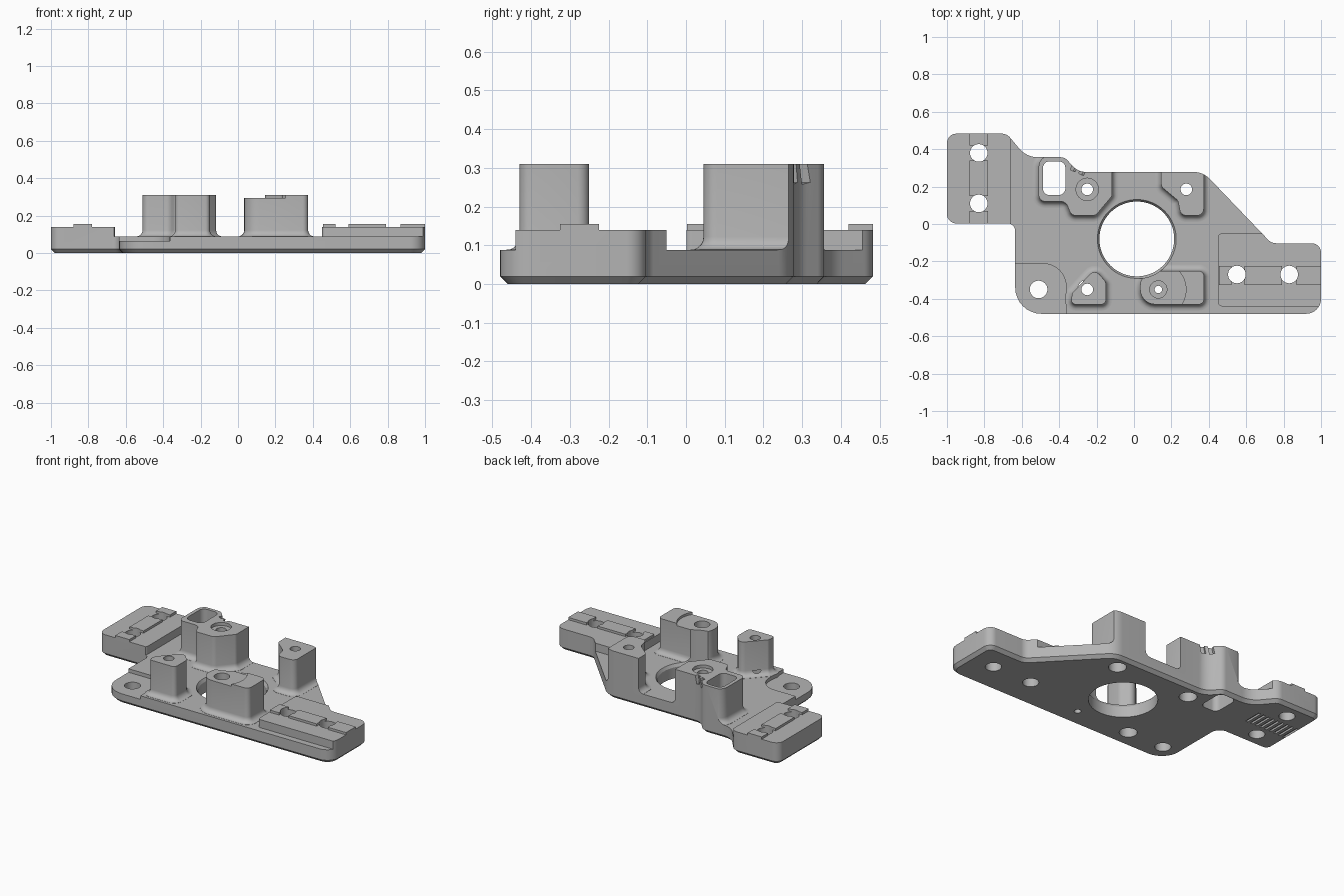
import bpy, bmesh, math
from mathutils import Vector

cube = bpy.data.objects.get("Cube")
if cube:
    bpy.data.objects.remove(cube, do_unlink=True)

grey = bpy.data.materials.new("plain_grey")
grey.use_nodes = True
grey.diffuse_color = (0.46, 0.46, 0.46, 1)
grey.node_tree.nodes["Principled BSDF"].inputs["Base Color"].default_value = (0.46, 0.46, 0.46, 1)


def rounded(corners, steps=8):
    """Polygon from (x, y, radius) corners with arcs at the corners."""
    pts = []
    for i, (x, y, r) in enumerate(corners):
        p = Vector((x, y))
        u = (Vector(corners[i - 1][:2]) - p).normalized()
        v = (Vector(corners[(i + 1) % len(corners)][:2]) - p).normalized()
        half = u.angle(v) / 2
        reach = r / math.tan(half)
        c = p + (u + v).normalized() * r / math.sin(half)
        a, b = (p + u * reach - c).normalized(), (p + v * reach - c).normalized()
        for k in range(steps + 1):
            q = c + a.slerp(b, k / steps).normalized() * r
            if not pts or (q - pts[-1]).length > 1e-4:
                pts.append(q)
    return pts


def circle(x, y, r, n=40):
    return [Vector((x + r * math.cos(t), y + r * math.sin(t)))
            for t in (2 * math.pi * k / n for k in range(n))]


def box(x0, x1, y0, y1):
    return [Vector(p) for p in ((x0, y0), (x1, y0), (x1, y1), (x0, y1))]


def prism(name, pts, layers):
    """Stack of outlines: each layer is (height, outward offset)."""
    n = len(pts)
    if sum(pts[i - 1].cross(pts[i]) for i in range(n)) < 0:
        pts = pts[::-1]
    normals = []
    for i in range(n):
        e = (pts[i] - pts[i - 1]).normalized()
        f = (pts[(i + 1) % n] - pts[i]).normalized()
        m = Vector((e.y + f.y, -e.x - f.x)).normalized()
        normals.append(m / max(0.5, m.dot(Vector((e.y, -e.x)))))
    bm = bmesh.new()
    rings = [[bm.verts.new((*(p + m * d), z)) for p, m in zip(pts, normals)]
             for z, d in layers]
    bm.faces.new(rings[0][::-1])
    bm.faces.new(rings[-1])
    for lo, hi in zip(rings, rings[1:]):
        for i in range(n):
            j = (i + 1) % n
            bm.faces.new((lo[i], lo[j], hi[j], hi[i]))
    mesh = bpy.data.meshes.new(name)
    bm.to_mesh(mesh)
    bm.free()
    mesh.materials.append(grey)
    ob = bpy.data.objects.new(name, mesh)
    bpy.context.collection.objects.link(ob)
    return ob


def span(z0, z1):
    return [(z0, 0), (z1, 0)]


def combine(part, operation):
    """Apply a boolean to the body and drop the operand."""
    mod = body.modifiers.new(part.name, "BOOLEAN")
    mod.operation, mod.solver, mod.object = operation, "EXACT", part
    bpy.context.view_layer.objects.active = body
    bpy.ops.object.modifier_apply(modifier=mod.name)
    bpy.data.objects.remove(part, do_unlink=True)


def cut(name, pts, z0, z1):
    combine(prism(name, pts, span(z0, z1)), "DIFFERENCE")


BASE, PAD, TAB, TOP = 0.088, 0.14, 0.155, 0.31
body = prism("mounting_plate", box(-1.1, 1.1, -0.6, 0.6), span(-0.1, BASE))

# Lowered front right corner
cut("corner_step", rounded([(-0.7, -0.6, 0.01), (-0.363, -0.6, 0.01),
                            (-0.363, -0.213, 0.12), (-0.7, -0.213, 0.01)]), 0.065, 0.2)

# End pads and the key tabs on them
pads = {
    "left_end_pad": [(0.45, -0.44, 0.02), (1.05, -0.44, 0.02), (1.05, -0.05, 0.02), (0.45, -0.05, 0.02)],
    "right_end_pad": [(-1.05, -0.004, 0.01), (-0.657, -0.004, 0.02), (-0.657, 0.55, 0.02), (-1.05, 0.55, 0.01)],
}
for name, corners in pads.items():
    combine(prism(name, rounded(corners, 4), span(0.04, PAD)), "UNION")
for x0, x1 in ((0.455, 0.52), (0.59, 0.79), (0.87, 1.04)):
    combine(prism("left_tab", box(x0, x1, -0.325, -0.225), span(0.11, TAB)), "UNION")
for y0, y1 in ((-0.003, 0.07), (0.15, 0.34), (0.42, 0.54)):
    combine(prism("right_tab", box(-0.88, -0.78, y0, y1), span(0.11, TAB)), "UNION")

# Standing bosses with a filleted foot
bosses = {
    "back_right_boss": [(-0.51, 0.365, 0.06), (-0.36, 0.365, 0.03), (-0.305, 0.285, 0.07),
                        (-0.117, 0.285, 0.01), (-0.117, 0.15, 0.03), (-0.205, 0.045, 0.035),
                        (-0.335, 0.045, 0.035), (-0.365, 0.12, 0.04), (-0.51, 0.12, 0.035)],
    "back_left_boss": [(0.145, 0.29, 0.01), (0.373, 0.29, 0.01), (0.373, 0.045, 0.035),
                       (0.25, 0.045, 0.035), (0.235, 0.125, 0.035), (0.145, 0.2, 0.035)],
    "front_right_boss": [(-0.21, -0.24, 0.035), (-0.15, -0.31, 0.035), (-0.15, -0.43, 0.025),
                         (-0.34, -0.43, 0.025), (-0.33, -0.37, 0.02)],
    "front_left_boss": [(0.033, -0.43, 0.08), (0.375, -0.43, 0.03),
                        (0.375, -0.25, 0.03), (0.033, -0.25, 0.08)],
}
foot = [(0.05, 0.034), (BASE + 0.001, 0.034)]
foot += [(BASE + 0.034 * (1 - math.cos(a)), 0.034 * (1 - math.sin(a)))
         for a in (math.pi * k / 10 for k in range(1, 6))]
for name, corners in bosses.items():
    combine(prism(name, rounded(corners, 6), foot + [(TOP, 0)]), "UNION")

# Trim everything to the outer outline, chamfered underneath
outline = rounded([(-1, 0.483, 0.05), (-0.68, 0.483, 0.06), (-0.575, 0.357, 0.13),
                   (-0.37, 0.357, 0.05), (-0.3, 0.278, 0.1), (0.37, 0.278, 0.12),
                   (0.735, -0.103, 0.06), (1, -0.103, 0.05), (1, -0.48, 0.08),
                   (-0.635, -0.48, 0.14), (-0.635, 0.003, 0.04), (-1, 0.003, 0.05)])
combine(prism("outline", outline, [(0, -0.02), (0.02, 0), (0.5, 0)]), "INTERSECT")

# Large bore with a chamfered rim
combine(prism("bore", circle(0.015, -0.08, 0.2, 64),
              [(-0.1, 0), (0.07, 0), (0.09, 0.012), (0.5, 0.012)]), "DIFFERENCE")

# Bolt holes through the pads and the lowered corner
for x, y in ((0.55, -0.27), (0.83, -0.27), (-0.83, 0.38), (-0.83, 0.11), (-0.51, -0.35)):
    cut("bolt_hole", circle(x, y, 0.047), -0.1, 0.5)

# Stepped boss holes, wider from below
for x, y in ((-0.25, 0.185), (0.28, 0.185), (-0.25, -0.35)):
    cut("boss_hole", circle(x, y, 0.031), -0.1, 0.5)
    cut("lower_counterbore", circle(x, y, 0.052), -0.1, 0.12)
cut("upper_counterbore", circle(-0.25, 0.185, 0.06), 0.29, 0.5)
cut("boss_seat", circle(0.13, -0.35, 0.148, 64), 0.295, 0.5)
cut("seat_counterbore", circle(0.13, -0.35, 0.046), 0.2, 0.5)
cut("small_hole", circle(0.13, -0.35, 0.02), -0.1, 0.5)

# Rectangular pocket and two slanted notches in the back right boss
cut("pocket", rounded([(-0.487, 0.155, 0.035), (-0.367, 0.155, 0.035),
                       (-0.367, 0.335, 0.035), (-0.487, 0.335, 0.035)]), -0.1, 0.5)
for x, y in ((-0.32, 0.305), (-0.275, 0.285)):
    notch = prism("notch", box(-0.014, 0.014, -0.018, 0.05), span(0, 0.1))
    notch.location = (x - 0.01, y, 0.26)
    notch.rotation_euler = (0, 0.2, -0.4)
    bpy.context.view_layer.update()
    combine(notch, "DIFFERENCE")

# Shallow grip grooves under the right end pad
for k in range(9):
    x = -0.97 + k * 0.035
    cut("grip_groove", box(x - 0.008, x + 0.008, 0.185, 0.305), -0.1, 0.012)

bpy.ops.object.select_all(action="DESELECT")
body.select_set(True)
bpy.context.view_layer.objects.active = body
bpy.ops.object.shade_smooth_by_angle(angle=math.radians(30))
